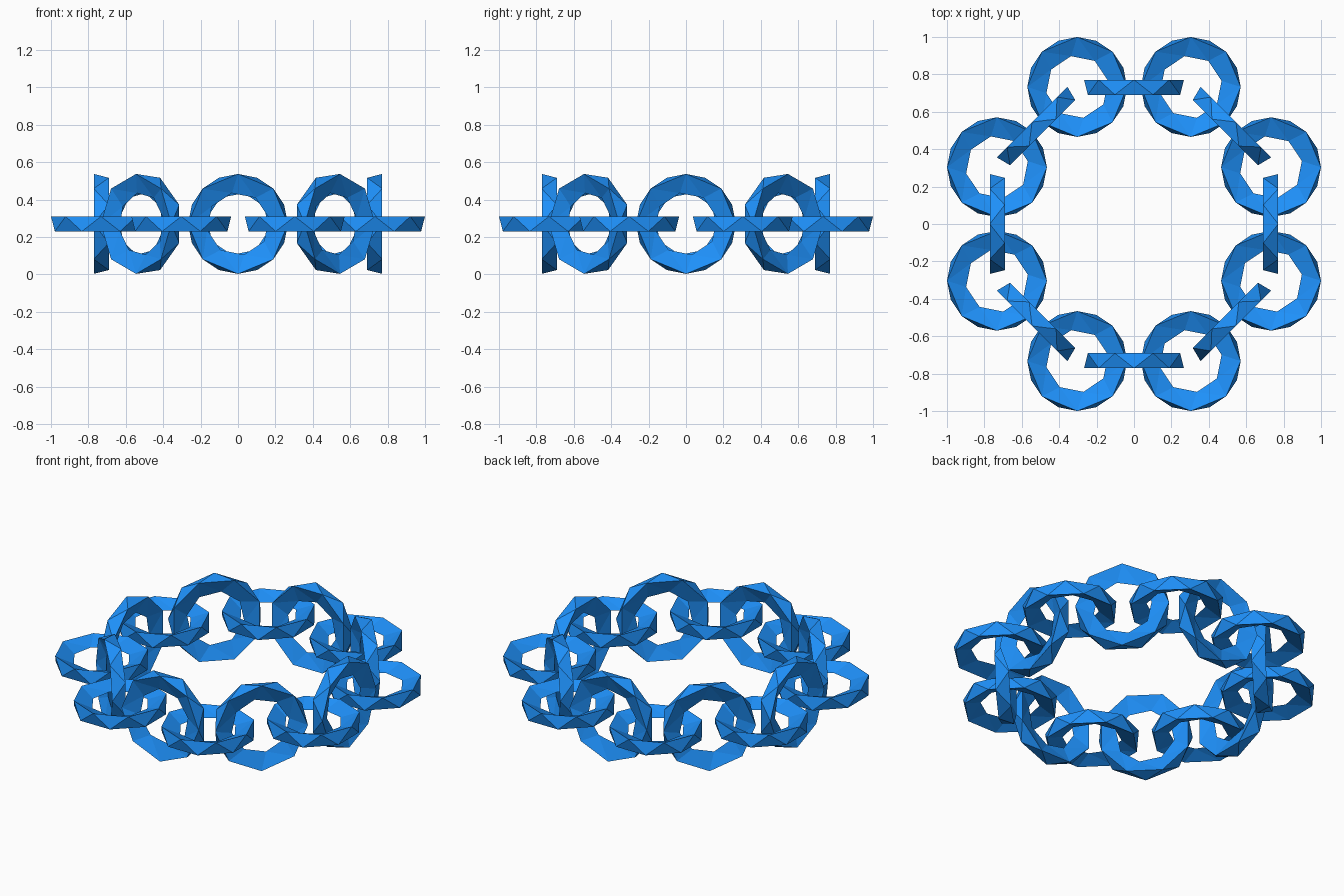
import bpy
from math import sin, cos, pi, radians

if "Cube" in bpy.data.objects:
    bpy.data.objects.remove(bpy.data.objects["Cube"])

SIDES = 8            # corners per ring loop
OUTER, INNER = 0.267, 0.168
HALF_H = 0.04
CHAIN_R = 0.793      # distance of the flat links from the centre
MID_Z = 0.27

blue = bpy.data.materials.new("blue")
blue.diffuse_color = (0.013, 0.28, 0.95, 1)
blue.use_nodes = True
blue.node_tree.nodes["Principled BSDF"].inputs["Base Color"].default_value = blue.diffuse_color


def loop(radius, z, turn):
    step = 2 * pi / SIDES
    return [(radius * cos((k + turn) * step), radius * sin((k + turn) * step), z)
            for k in range(SIDES)]


# Low-poly link: triangular section, each loop turned against the next
def link_mesh():
    n = SIDES
    verts = loop(OUTER, HALF_H, 0) + loop(OUTER, -HALF_H, 0.5) + loop(INNER, 0, 0.25)
    faces = []
    for k in range(n):
        j = (k + 1) % n
        top, top2 = k, j
        low, low2 = n + k, n + j
        inn, inn2 = 2 * n + k, 2 * n + j
        faces += [(top, low, top2), (low, low2, top2),      # outer zigzag band
                  (top, top2, inn), (top2, inn2, inn),      # upper slope
                  (inn, inn2, low), (inn2, low2, low)]      # lower slope
    me = bpy.data.meshes.new("chain_link")
    me.from_pydata(verts, [], faces)
    me.materials.append(blue)
    me.update()
    return me


mesh = link_mesh()


def place(name, radius, angle, rotation):
    ob = bpy.data.objects.new(name, mesh)
    ob.location = (radius * cos(angle), radius * sin(angle), MID_Z)
    ob.rotation_euler = rotation
    bpy.context.collection.objects.link(ob)


# Alternating flat and upright links around the closed chain
for i in range(8):
    a = radians(45 * i)
    place(f"upright_link_{i + 1}", 0.731, a, (0, pi / 2, a))
    place(f"flat_link_{i + 1}", CHAIN_R, a + radians(22.5), (0, 0, 0))
